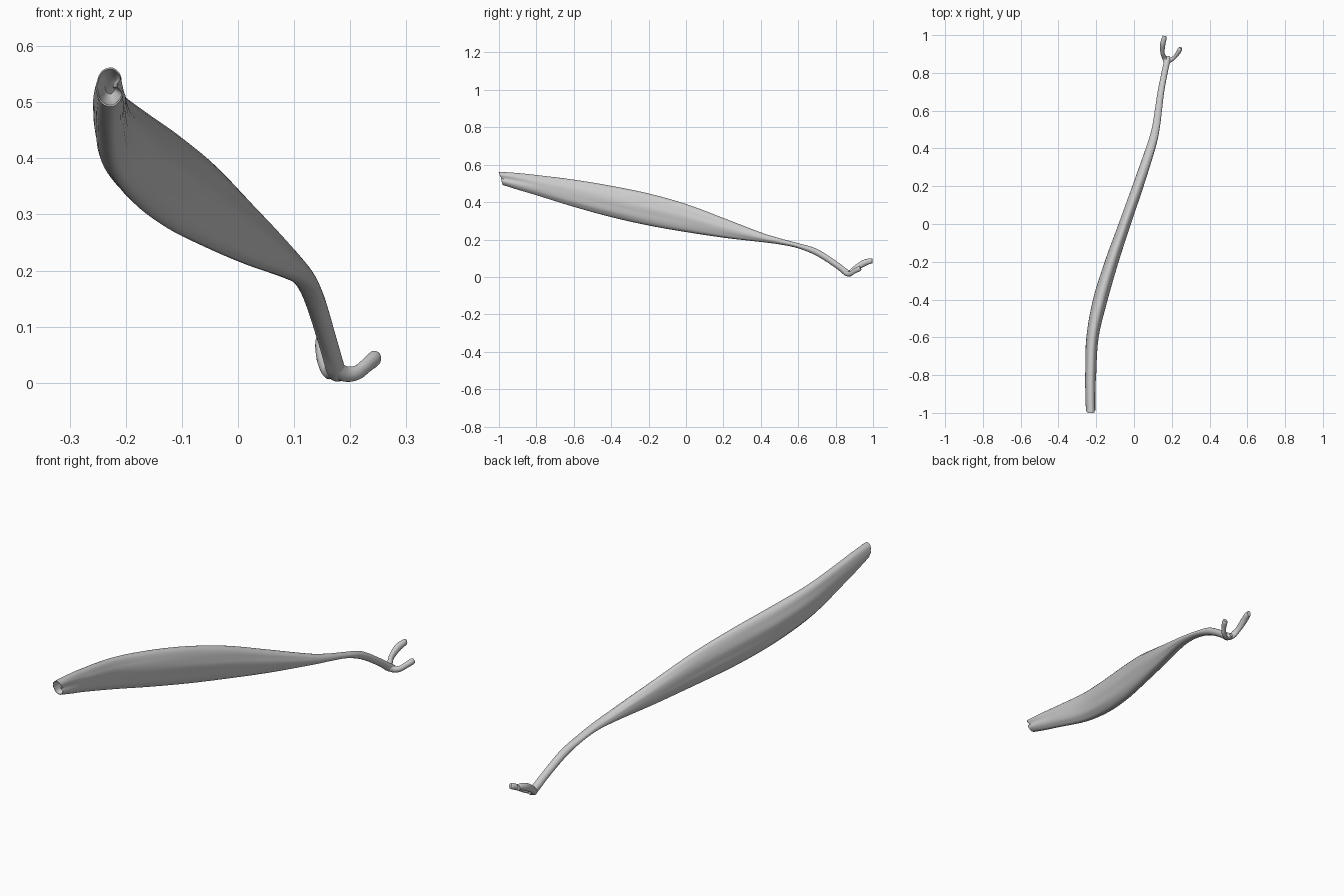
import bpy, math, random
from mathutils import Vector

if "Cube" in bpy.data.objects:
    bpy.data.objects.remove(bpy.data.objects["Cube"])

random.seed(4)
SEG = 32


def spline(rows, steps):
    """Catmull-Rom interpolation of equal-length tuples."""
    out = []
    n = len(rows)
    for i in range(n - 1):
        a, b, c, d = (rows[max(0, min(n - 1, i + k))] for k in (-1, 0, 1, 2))
        for s in range(steps):
            t = s / steps
            out.append(tuple(0.5 * (2 * q + (r - p) * t + (2 * p - 5 * q + 4 * r - w) * t * t
                                    + (3 * q - p - 3 * r + w) * t ** 3)
                             for p, q, r, w in zip(a, b, c, d)))
    out.append(rows[-1])
    return out


def loft(name, rings):
    """Skin a list of closed rings and cap both ends."""
    n = len(rings[0])
    verts = [v for r in rings for v in r]
    faces = [(k * n + i, k * n + (i + 1) % n, (k + 1) * n + (i + 1) % n, (k + 1) * n + i)
             for k in range(len(rings) - 1) for i in range(n)]
    faces.append(tuple(reversed(range(n))))
    faces.append(tuple(range(len(verts) - n, len(verts))))
    me = bpy.data.meshes.new(name)
    me.from_pydata(verts, [], faces)
    ob = bpy.data.objects.new(name, me)
    bpy.context.collection.objects.link(ob)
    bpy.ops.object.select_all(action='DESELECT')
    ob.select_set(True)
    bpy.context.view_layer.objects.active = ob
    bpy.ops.object.mode_set(mode='EDIT')
    bpy.ops.mesh.select_all(action='SELECT')
    bpy.ops.mesh.normals_make_consistent(inside=False)
    bpy.ops.object.mode_set(mode='OBJECT')
    bpy.ops.object.shade_smooth_by_angle(angle=math.radians(45))
    return ob


# Muscle belly and tendon: slices at y with left, right, bottom, top
slices = [
    (-0.99, -0.253, -0.203, 0.492, 0.562),
    (-0.90, -0.256, -0.202, 0.465, 0.556),
    (-0.80, -0.257, -0.200, 0.437, 0.545),
    (-0.60, -0.252, -0.187, 0.375, 0.520),
    (-0.40, -0.217, -0.140, 0.320, 0.487),
    (-0.20, -0.155, -0.083, 0.275, 0.446),
    (0.00, -0.082, -0.018, 0.240, 0.390),
    (0.20, -0.010, 0.050, 0.210, 0.315),
    (0.40, 0.062, 0.113, 0.187, 0.238),
    (0.50, 0.093, 0.135, 0.174, 0.207),
    (0.60, 0.110, 0.148, 0.153, 0.180),
    (0.70, 0.125, 0.160, 0.112, 0.150),
    (0.80, 0.145, 0.178, 0.048, 0.087),
    (0.85, 0.156, 0.189, 0.008, 0.050),
    (0.88, 0.162, 0.194, 0.002, 0.030),
]
phases = [random.uniform(0, 6.28) for _ in range(3)]


def belly_ring(row, shrink=1.0, dy=0.0):
    y, x0, x1, z0, z1 = row
    cx, cz, rx, rz = (x0 + x1) / 2, (z0 + z1) / 2, (x1 - x0) / 2, (z1 - z0) / 2
    # how strongly the open end is pinched into two lips
    pinch = max(0.0, min(1.0, (-0.8 - y) / 0.2))
    fibre = 0.035 * max(0.0, min(1.0, (0.7 - y) / 0.4))
    ring = []
    for i in range(SEG):
        a = 2 * math.pi * i / SEG
        c, s = math.cos(a), math.sin(a)
        g = 1 + fibre * (math.sin(7 * a + phases[0] + 3 * y)
                         + 0.6 * math.sin(11 * a + phases[1] - 4 * y)) * abs(c)
        g *= shrink
        notch = 1 - 0.5 * pinch * math.exp(-((s - 0.1) / 0.3) ** 2) * (c > 0)
        lip = -0.012 * pinch * (s > 0.2) * s + 0.01 * pinch * (s < 0) * -s
        ring.append(Vector((cx + rx * c * g * notch, y + dy + lip, cz + rz * s * g)))
    return ring


rows = spline(slices, 5)
hollow = [belly_ring(rows[0], 0.35, 0.05), belly_ring(rows[0], 0.7, 0.03),
          belly_ring(rows[0], 0.92, 0.0)]
end = belly_ring(rows[-1], 0.5, 0.01)
loft("muscle_belly", hollow + [belly_ring(r) for r in rows] + [end])


def branch(name, points):
    """Tube along x, y, z with a side radius and a thickness radius."""
    path = spline(points, 5)
    rings = []
    for k, p in enumerate(path):
        c = Vector(p[:3])
        t = (Vector(path[min(k + 1, len(path) - 1)][:3]) - Vector(path[max(k - 1, 0)][:3])).normalized()
        side = t.cross(Vector((0, 0, 1))).normalized()
        up = side.cross(t)
        rings.append([c + side * (p[3] * math.cos(2 * math.pi * i / 16))
                      + up * (p[4] * math.sin(2 * math.pi * i / 16)) for i in range(16)])
    return loft(name, rings)


# Forked tendon ends
branch("left_tendon_slip", [
    (0.172, 0.845, 0.032, 0.012, 0.014), (0.163, 0.875, 0.021, 0.012, 0.015),
    (0.151, 0.905, 0.045, 0.011, 0.015), (0.152, 0.950, 0.073, 0.014, 0.017),
    (0.159, 0.980, 0.084, 0.013, 0.015), (0.161, 0.996, 0.085, 0.009, 0.013)])
branch("right_tendon_slip", [
    (0.174, 0.850, 0.026, 0.012, 0.014), (0.190, 0.866, 0.016, 0.012, 0.014),
    (0.212, 0.880, 0.018, 0.010, 0.013), (0.230, 0.902, 0.032, 0.011, 0.013),
    (0.243, 0.924, 0.043, 0.012, 0.014), (0.247, 0.933, 0.047, 0.008, 0.010)])
